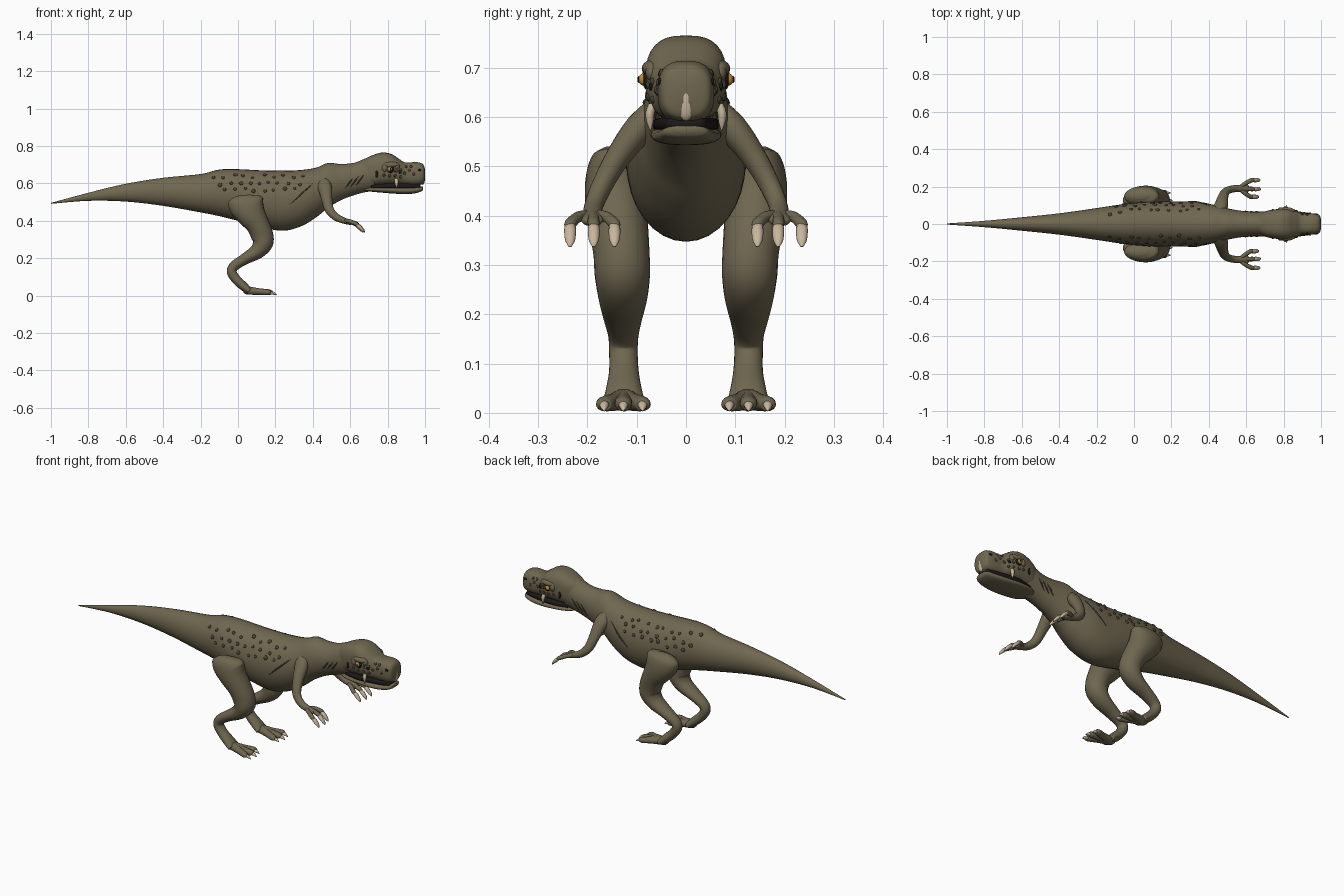
import bpy, bmesh, math, random
from mathutils import Vector, Matrix
from mathutils.bvhtree import BVHTree

cube = bpy.data.objects.get("Cube")
if cube:
    bpy.data.objects.remove(cube)
random.seed(4)


def material(name, r, g, b):
    m = bpy.data.materials.new(name)
    m.use_nodes = True
    m.diffuse_color = (r, g, b, 1)
    bsdf = m.node_tree.nodes["Principled BSDF"]
    bsdf.inputs["Base Color"].default_value = (r, g, b, 1)
    bsdf.inputs["Roughness"].default_value = 0.8
    return m


HIDE = material("olive brown hide", 0.16, 0.135, 0.08)
SCALE = material("dark brown scale", 0.065, 0.055, 0.035)
BONE = material("pale bone", 0.58, 0.47, 0.34)
AMBER = material("amber eye", 0.5, 0.26, 0.04)
BLACK = material("near black", 0.012, 0.01, 0.009)


def finish(name, bm, mat):
    bmesh.ops.recalc_face_normals(bm, faces=bm.faces)
    me = bpy.data.meshes.new(name)
    bm.to_mesh(me)
    bm.free()
    me.materials.append(mat)
    me.polygons.foreach_set("use_smooth", [True] * len(me.polygons))
    ob = bpy.data.objects.new(name, me)
    bpy.context.collection.objects.link(ob)
    return ob


def spline(rows, steps):
    """Catmull-Rom through rows of numbers."""
    rows = [Vector(r) for r in rows]
    out = []
    for i in range(len(rows) - 1):
        a, b = rows[max(i - 1, 0)], rows[i]
        c, d = rows[i + 1], rows[min(i + 2, len(rows) - 1)]
        for k in range(steps):
            t = k / steps
            out.append(0.5 * (2 * b + (c - a) * t + (2 * a - 5 * b + 4 * c - d) * t * t
                              + (3 * b - a - 3 * c + d) * t ** 3))
    return out + [rows[-1]]


def add_tube(bm, rows, sides=20, steps=5, power=2.0, upright=False):
    """Rows are x, y, z, in-plane radius, sideways radius."""
    pts = spline(rows, steps)
    rings = []
    for i, p in enumerate(pts):
        c = Vector(p[:3])
        t = (Vector(pts[min(i + 1, len(pts) - 1)][:3]) - Vector(pts[max(i - 1, 0)][:3])).normalized()
        if upright:
            t = Vector((1, 0, 0))
        side = Vector((0, 1, 0))
        side = (side - t * t.dot(side)).normalized()
        up = side.cross(t)
        ring = []
        for k in range(sides):
            ang = math.tau * k / sides
            u, v = [math.copysign(abs(q) ** (2 / power), q) for q in (math.sin(ang), math.cos(ang))]
            ring.append(bm.verts.new(c + up * u * max(p[3], 0.001) + side * v * max(p[4], 0.001)))
        rings.append(ring)
    for a, b in zip(rings, rings[1:]):
        for k in range(sides):
            n = (k + 1) % sides
            bm.faces.new((a[k], a[n], b[n], b[k]))
    bm.faces.new(rings[0])
    bm.faces.new(rings[-1])


def tubes(name, lists, mat, **kw):
    bm = bmesh.new()
    for rows in lists:
        add_tube(bm, rows, **kw)
    return finish(name, bm, mat)


def profile(name, rows, mat, **kw):
    """Rows are x, top, bottom, half width."""
    return tubes(name, [[(x, 0, (t + b) / 2, (t - b) / 2, w) for x, t, b, w in rows]],
                 mat, upright=True, **kw)


def blobs(name, items, mat, seg=12):
    """Items are centre, radii, outward normal (radii z runs along it)."""
    bm = bmesh.new()
    for loc, size, normal in items:
        rot = Vector(normal).to_track_quat("Z", "Y").to_matrix().to_4x4()
        bmesh.ops.create_uvsphere(bm, u_segments=seg, v_segments=seg // 2 + 2, radius=1,
                                  matrix=Matrix.Translation(loc) @ rot @ Matrix.Diagonal((*size, 1)))
    return finish(name, bm, mat)


# Trunk, tail and neck
body = profile("body", [
    (-1, .496, .491, .003), (-.8, .55, .507, .017), (-.6, .598, .503, .036),
    (-.4, .63, .48, .057), (-.2, .65, .445, .085), (-.1, .674, .425, .1),
    (0, .676, .4, .113), (.12, .67, .367, .12), (.24, .668, .347, .121),
    (.34, .672, .372, .119), (.42, .685, .42, .104), (.48, .709, .468, .088),
    (.55, .704, .51, .074), (.62, .71, .537, .066), (.68, .733, .553, .066),
    (.73, .745, .56, .066)], HIDE, sides=32)

# Skull with upper jaw, lower jaw and mouth
head = profile("head", [
    (.66, .72, .58, .05), (.71, .747, .585, .07), (.77, .765, .59, .08),
    (.82, .757, .592, .082), (.86, .732, .592, .073), (.895, .712, .59, .06),
    (.95, .714, .588, .057), (.98, .708, .594, .053), (.994, .695, .604, .044),
    (1, .67, .63, .02)], HIDE, sides=32, power=2.7)
profile("lower_jaw", [
    (.68, .575, .56, .04), (.72, .58, .555, .064), (.8, .581, .548, .072),
    (.88, .579, .543, .067), (.94, .58, .546, .058), (.98, .583, .557, .045),
    (.99, .582, .568, .025)], HIDE, sides=24, power=2.6)
profile("mouth_lining", [
    (.71, .595, .57, .05), (.8, .6, .57, .066), (.9, .6, .57, .054),
    (.975, .6, .57, .038)], BLACK, sides=16, power=4)

surface = {}
for ob in (body, head):
    surface[ob.name] = BVHTree.FromPolygons([v.co for v in ob.data.vertices],
                                            [p.vertices for p in ob.data.polygons])


def on_side(part, x, z, s):
    loc, normal, _, _ = surface[part].ray_cast(Vector((x, s, z)), Vector((0, -s, 0)))
    if loc is None:
        return Vector((x, s * .05, z)), Vector((0, s, 0))
    return loc, normal


# Pale patch on the tip of the snout
blobs("snout_patch", [((.988, 0, .636), (.02, .044, .0125), (1, 0, 0))], BONE, 20)

for label, s in (("near", -1), ("far", 1)):
    def flip(rows):
        return [(r[0], r[1] * s, *r[2:]) for r in rows]

    # Hind leg down to the ankle
    tubes(label + "_leg", [flip([
        (.035, .15, .538, .03, .015), (.037, .15, .52, .085, .042), (.045, .147, .485, .094, .056),
        (.07, .143, .435, .078, .062), (.105, .137, .38, .063, .06), (.128, .131, .325, .06, .057),
        (.132, .129, .28, .055, .056), (.1, .128, .235, .041, .05), (.035, .128, .195, .03, .04),
        (-.02, .127, .158, .027, .031), (-.033, .127, .125, .026, .029), (-.008, .126, .085, .025, .03),
        (.03, .126, .05, .024, .036), (.06, .126, .025, .018, .042)])], HIDE, sides=24)

    # Foot with three toes and claws
    toes = [(.088, .17), (.127, .18), (.166, .17)]
    tubes(label + "_toes", [flip([(.03, .126, .022, .012, .016), (.05, .126, .027, .022, .024),
                                  (.11, .5 * y + .063, .022, .018, .019), (x - .01, y, .018, .015, .017),
                                  (x + .002, y, .014, .007, .009)]) for y, x in toes],
          HIDE, sides=14)
    tubes(label + "_foot_claws", [flip([(x - .015, y, .019, .01, .01), (x + .008, y, .014, .008, .009),
                                        (x + .027, y, .004, .001, .001)]) for y, x in toes],
          BONE, sides=10)

    # Arm
    tubes(label + "_arm", [flip([
        (.44, .05, .61, .045, .03), (.465, .095, .575, .038, .031), (.475, .14, .515, .029, .025),
        (.49, .172, .457, .024, .021), (.525, .187, .42, .02, .019), (.57, .19, .4, .016, .02),
        (.605, .19, .39, .012, .022), (.615, .19, .387, .004, .01)])], HIDE)

    # Hand with three fingers and claws
    fingers = [(.145, .625), (.187, .635), (.235, .632)]
    tubes(label + "_fingers", [flip([(.56, .19, .402, .01, .01), (.595, .4 * .19 + .6 * y, .398, .011, .011),
                                     (x, y, .383, .011, .012), (x + .008, y, .376, .006, .007)])
                               for y, x in fingers], HIDE, sides=12)
    tubes(label + "_hand_claws", [flip([(x - .005, y, .385, .007, .01), (x + .015, y, .37, .01, .012),
                                        (x + .034, y, .35, .007, .01), (x + .043, y, .337, .002, .003)])
                                  for y, x in fingers], BONE, sides=10)

    # Rows of raised scales on the flank
    items = []
    for row, z in enumerate((.64, .6, .565)):
        for i in range(10 - row):
            x = -.125 + row * .03 + i * .052 + random.uniform(-.01, .01)
            loc, n = on_side("body", x, z + random.uniform(-.01, .01), s)
            r = random.uniform(.008, .012)
            items.append((loc, (r, r, .0055), n))
    blobs(label + "_flank_scales", items, SCALE, 10)

    # Dark skin creases on shoulder and neck
    creases = [((.28, .49), (.4, .6))]
    creases += [((.575 + i * .028, .575 + i * .007), (.615 + i * .028, .63 + i * .007)) for i in range(3)]
    lines = []
    for a, b in creases:
        line = []
        for k in range(7):
            t = k / 6
            loc, n = on_side("body", a[0] + (b[0] - a[0]) * t, a[1] + (b[1] - a[1]) * t, s)
            r = .001 + .003 * math.sin(math.pi * t)
            line.append((*loc, r, r))
        lines.append(line)
    tubes(label + "_creases", lines, SCALE, sides=8, steps=2)

    # Eye, socket, pupil and brow
    blobs(label + "_eye_socket", [((.815, s * .077, .675), (.02, .022, .011), (0, s, 0))], BLACK)
    blobs(label + "_eye", [((.812, s * .084, .676), (.013, .013, .013), (0, s, 0))], AMBER, 16)
    blobs(label + "_pupil", [((.815, s * .0965, .676), (.003, .007, .002), (0, s, 0))], BLACK)
    blobs(label + "_brow", [((.815, s * .07, .7), (.045, .02, .016), (0, .3 * s, 1)),
                            ((.785, s * .076, .682), (.016, .022, .013), (0, s, 0)),
                            ((.848, s * .068, .69), (.016, .018, .014), (0, s, 0))], HIDE, 16)

    # Cheek scales, then ear and nostril
    spots = []
    for x, z in ((.845, .665), (.87, .672), (.89, .655), (.915, .67), (.9, .69), (.78, .645),
                 (.81, .64), (.84, .64), (.87, .635), (.925, .69), (.94, .65)):
        loc, n = on_side("head", x, z, s)
        spots.append((loc, (.008, .008, .004), n))
    blobs(label + "_cheek_scales", spots, SCALE, 10)
    dark = []
    for x, z, w, h in ((.742, .65, .008, .02), (.865, .662, .011, .009), (.972, .672, .01, .007)):
        loc, n = on_side("head", x, z, s)
        dark.append((loc, (w, h, .004), (0, s, 0)))
    blobs(label + "_ear_and_nostril", dark, BLACK, 10)

    # Fang
    tubes(label + "_fang", [flip([(.845, .068, .625, .01, .008), (.847, .073, .608, .011, .009),
                                  (.848, .073, .59, .007, .007), (.848, .072, .572, .001, .001)])],
          BONE, sides=10)
